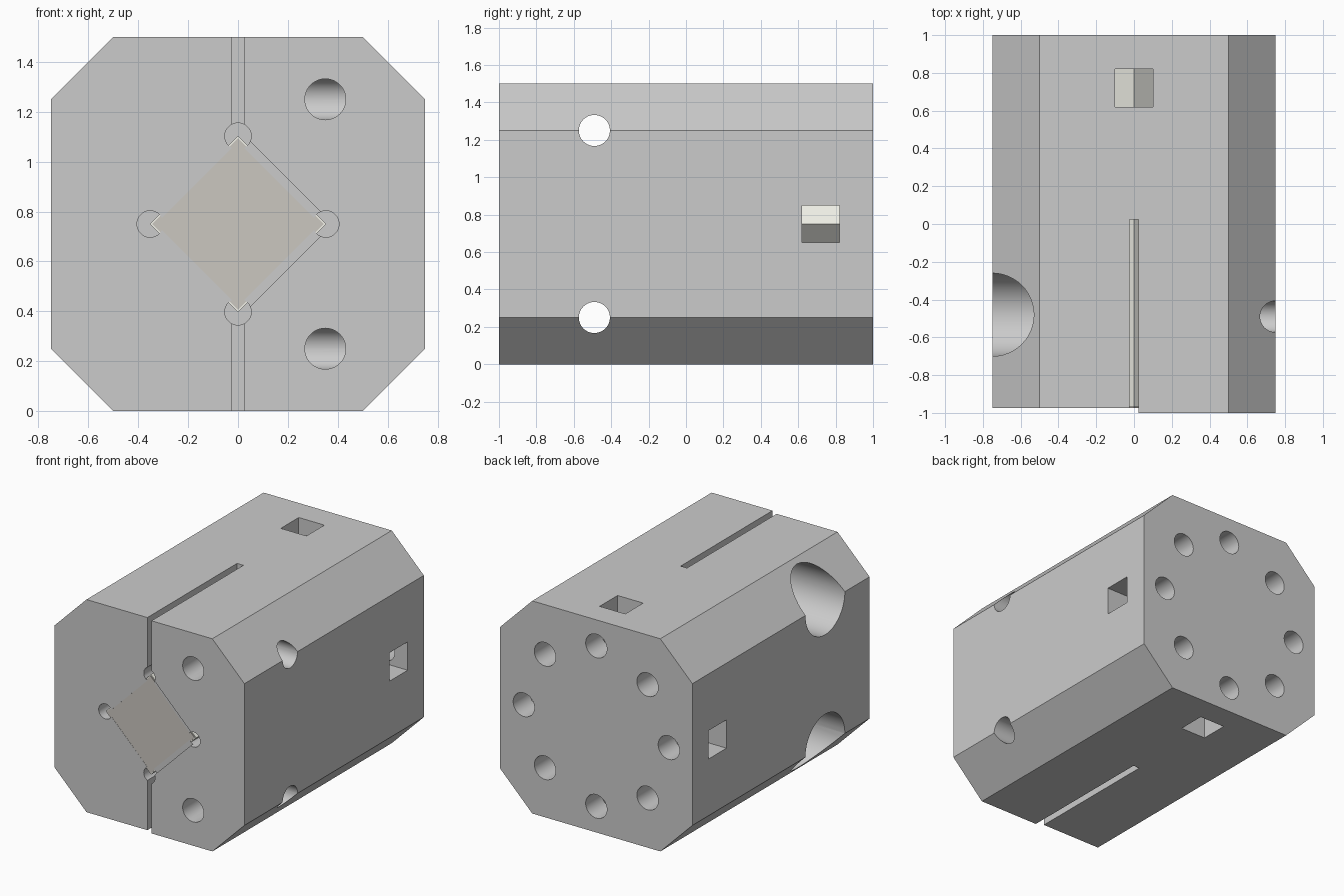
import bpy, bmesh
from math import pi, sin, cos
from mathutils import Matrix, Vector

if "Cube" in bpy.data.objects:
    bpy.data.objects.remove(bpy.data.objects["Cube"])

CZ = 0.75  # height of the centre axis


def mesh_object(name, bm):
    bmesh.ops.recalc_face_normals(bm, faces=bm.faces)
    me = bpy.data.meshes.new(name)
    bm.to_mesh(me)
    bm.free()
    ob = bpy.data.objects.new(name, me)
    bpy.context.collection.objects.link(ob)
    return ob


def prism(name, profile, y0, y1):
    """Extrude an (x, z) profile along y."""
    bm = bmesh.new()
    face = bm.faces.new([bm.verts.new((x, y0, z)) for x, z in profile])
    out = bmesh.ops.extrude_face_region(bm, geom=[face])
    verts = [g for g in out["geom"] if isinstance(g, bmesh.types.BMVert)]
    bmesh.ops.translate(bm, verts=verts, vec=(0, y1 - y0, 0))
    return mesh_object(name, bm)


def diamond(r):
    return [(r, CZ), (0, CZ + r), (-r, CZ), (0, CZ - r)]


def box(x0, x1, y0, y1, z0, z1):
    return prism("cutter", [(x0, z0), (x1, z0), (x1, z1), (x0, z1)], y0, y1)


def cylinder(start, end, r):
    a, b = Vector(start), Vector(end)
    rot = (b - a).to_track_quat('Z', 'Y').to_matrix().to_4x4()
    bm = bmesh.new()
    bmesh.ops.create_cone(bm, cap_ends=True, segments=48, radius1=r, radius2=r,
                          depth=(b - a).length,
                          matrix=Matrix.Translation((a + b) / 2) @ rot)
    return mesh_object("cutter", bm)


def cut(ob, cutter):
    mod = ob.modifiers.new("cut", 'BOOLEAN')
    mod.operation = 'DIFFERENCE'
    mod.solver = 'EXACT'
    mod.object = cutter
    bpy.context.view_layer.objects.active = ob
    bpy.ops.object.modifier_apply(modifier=mod.name)
    bpy.data.objects.remove(cutter)


def material(ob, name, color):
    mat = bpy.data.materials.new(name)
    mat.diffuse_color = color
    mat.use_nodes = True
    mat.node_tree.nodes["Principled BSDF"].inputs["Base Color"].default_value = mat.diffuse_color
    ob.data.materials.append(mat)


# Octagonal clamp body
body = prism("clamp_body", [(-0.5, 0), (0.5, 0), (0.75, 0.25), (0.75, 1.25),
                            (0.5, 1.5), (-0.5, 1.5), (-0.75, 1.25), (-0.75, 0.25)], -1, 1)

# Left jaw set back, shallow diamond recess, diamond bore, clamping slit
cut(body, box(-1, 0, -1.2, -0.975, -0.1, 1.6))
cut(body, prism("cutter", diamond(0.38), -1.2, -0.975))
cut(body, prism("cutter", diamond(0.33), -1.1, 0.9))
cut(body, box(-0.025, 0.025, -1.2, 0.025, -0.1, 1.6))

# Relief holes along the bore corners
for x, z in diamond(0.352):
    cut(body, cylinder((x, -1.1, z), (x, 0.89, z), 0.053))

# Clamp bolts: cross holes, head counterbores and front access holes
for z in (0.25, 1.25):
    cut(body, cylinder((-1, -0.49, z), (1, -0.49, z), 0.083))
    cut(body, cylinder((-1, -0.48, z), (-0.3, -0.48, z), 0.22))
    cut(body, cylinder((0.35, -1.1, z), (0.35, -0.5, z), 0.082))

# Square nut pockets on four sides, reaching the rod
for s in (-1, 1):
    x0, x1 = sorted((s * 0.24, s * 0.9))
    cut(body, box(x0, x1, 0.62, 0.82, CZ - 0.1, CZ + 0.1))
    cut(body, box(-0.1, 0.1, 0.62, 0.82, CZ + x0, CZ + x1))

# Ring of eight screw holes in the back
for i in range(8):
    x, z = 0.566 * cos(i * pi / 4), CZ + 0.566 * sin(i * pi / 4)
    cut(body, cylinder((x, 1.1, z), (x, 0.7, z), 0.083))

bpy.ops.object.select_all(action='DESELECT')
body.select_set(True)
bpy.context.view_layer.objects.active = body
bpy.ops.object.shade_smooth_by_angle(angle=pi / 6)

# Square bar held in the bore: pale sleeve with a darker core
sleeve = prism("bar_sleeve", diamond(0.353), -0.970, 0.88)
material(sleeve, "pale_metal", (0.9, 0.9, 0.83, 1))
core = prism("bar_core", diamond(0.343), -0.974, -0.9)
material(core, "warm_grey", (0.6, 0.57, 0.53, 1))
